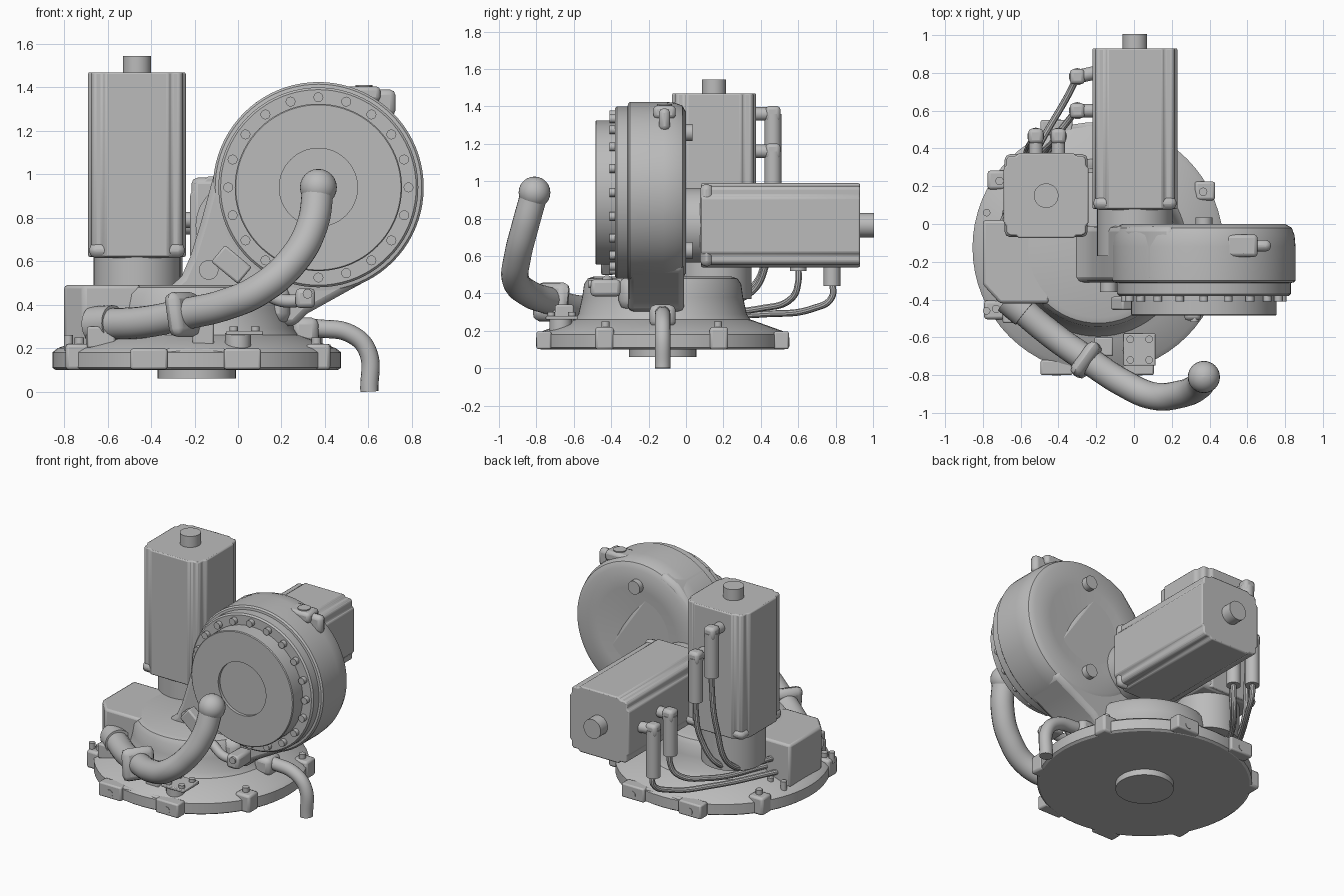
import bpy, bmesh, math
from mathutils import Vector, Matrix

old = bpy.data.objects.get("Cube")
if old:
    bpy.data.objects.remove(old)

grey = bpy.data.materials.new("cast_grey")
grey.use_nodes = True
grey.diffuse_color = (0.5, 0.5, 0.5, 1)
grey.node_tree.nodes["Principled BSDF"].inputs["Base Color"].default_value = (0.5, 0.5, 0.5, 1)
parts = []


def add(name, data):
    ob = bpy.data.objects.new(name, data)
    bpy.context.scene.collection.objects.link(ob)
    data.materials.append(grey)
    parts.append(ob)
    return ob


def finish(name, bm, bevel=0, segments=2):
    bmesh.ops.recalc_face_normals(bm, faces=bm.faces)
    mesh = bpy.data.meshes.new(name)
    bm.to_mesh(mesh)
    bm.free()
    ob = add(name, mesh)
    if bevel:
        mod = ob.modifiers.new("edge", 'BEVEL')
        mod.width, mod.segments = bevel, segments
        mod.limit_method, mod.angle_limit = 'ANGLE', math.radians(35)
    return ob


def aim(direction):
    return Vector(direction).to_track_quat('Z', 'Y').to_matrix().to_4x4()


def lathe(name, origin, direction, profile, sides=64):
    """Spin (radius, height) pairs around an axis and close both ends."""
    bm = bmesh.new()
    rings = [[bm.verts.new((r * math.cos(i * math.tau / sides), r * math.sin(i * math.tau / sides), h))
              for i in range(sides)] for r, h in profile]
    for a, b in zip(rings, rings[1:]):
        for i in range(sides):
            j = (i + 1) % sides
            bm.faces.new((a[i], a[j], b[j], b[i]))
    bm.faces.new(rings[0])
    bm.faces.new(rings[-1])
    bm.transform(Matrix.Translation(origin) @ aim(direction))
    return finish(name, bm)


def rod(name, p, q, r, sides=24):
    d = Vector(q) - Vector(p)
    return lathe(name, p, d, [(r, 0), (r, d.length)], sides)


def box(name, centre, size, bevel=0.01, direction=(0, 0, 1)):
    bm = bmesh.new()
    bmesh.ops.create_cube(bm, size=1)
    bm.transform(Matrix.Translation(centre) @ aim(direction) @ Matrix.Diagonal((*size, 1)))
    return finish(name, bm, bevel)


def prism(name, outline, depth, matrix, bevel=0):
    bm = bmesh.new()
    face = bm.faces.new([bm.verts.new((x, y, 0)) for x, y in outline])
    out = bmesh.ops.extrude_face_region(bm, geom=[face])
    bmesh.ops.translate(bm, vec=(0, 0, depth), verts=[v for v in out["geom"] if isinstance(v, bmesh.types.BMVert)])
    bm.transform(matrix)
    return finish(name, bm, bevel)


def tube(name, points, r, resolution=6):
    cu = bpy.data.curves.new(name, 'CURVE')
    cu.dimensions = '3D'
    cu.bevel_depth, cu.bevel_resolution, cu.use_fill_caps = r, resolution, True
    sp = cu.splines.new('BEZIER')
    sp.bezier_points.add(len(points) - 1)
    for bp, p in zip(sp.bezier_points, points):
        bp.co = p
        bp.handle_left_type = bp.handle_right_type = 'AUTO'
    tmp = bpy.data.objects.new("path", cu)
    mesh = bpy.data.meshes.new_from_object(tmp)
    bpy.data.objects.remove(tmp)
    mesh.name = name
    mesh.materials.clear()
    return add(name, mesh)


# Base turntable with its tower
BX, BY = -0.19, -0.125
lathe("base_plate", (BX, BY, 0), (0, 0, 1),
      [(0.65, 0.1), (0.665, 0.11), (0.665, 0.18), (0.64, 0.2), (0.5, 0.25), (0.47, 0.26), (0.45, 0.29),
       (0.43, 0.38), (0.42, 0.45), (0.4, 0.48), (0.37, 0.49)])
rod("base_boss", (BX, BY, 0.06), (BX, BY, 0.12), 0.18, 48)
for side in (-1, 1):
    y = BY + side * 0.635
    for x in (-0.41, 0.02):
        box("mount_pad", (x, y, 0.15), (0.17, 0.08, 0.095))
        rod("pad_pin", (x, y, 0.14), (x, y + side * 0.043, 0.14), 0.024)
    box("pad_web", (-0.195, y - side * 0.02, 0.15), (0.28, 0.07, 0.095))
for deg in (28, 146, 211, 331):
    a = math.radians(deg)
    c, s = math.cos(a), math.sin(a)
    box("rim_tab", (BX + 0.64 * c, BY + 0.64 * s, 0.16), (0.11, 0.1, 0.12), 0.015)
    rod("rim_bolt", (BX + 0.63 * c, BY + 0.63 * s, 0.2), (BX + 0.63 * c, BY + 0.63 * s, 0.25), 0.022, 12)

# Terminal box on the base
prism("terminal_box", [(-0.8, 0.02), (-0.8, -0.32), (-0.71, -0.42), (-0.45, -0.42), (-0.4, 0.02)],
      0.29, Matrix.Translation((0, 0, 0.2)), 0.015)
for y in (-0.46, 0.06):
    for x in (-0.78, -0.68):
        rod("box_bolt", (x, y, 0.19), (x, y, 0.26), 0.02, 12)

# Arm housing: big drum and the neck flowing down to the tower
DX, DZ = 0.37, 0.94
to_front = Matrix(((1, 0, 0, 0), (0, 0, -1, 0), (0, 1, 0, 0), (0, 0, 0, 1)))
lathe("arm_drum", (DX, 0, DZ), (0, -1, 0),
      [(0.1, 0.02), (0.3, 0.005), (0.43, 0.0), (0.465, 0.02), (0.48, 0.06), (0.485, 0.12), (0.485, 0.3),
       (0.475, 0.31), (0.46, 0.312), (0.46, 0.37), (0.45, 0.38), (0.385, 0.38), (0.385, 0.48),
       (0.38, 0.485), (0.18, 0.485), (0.18, 0.465)], 80)
prism("arm_neck", [(0.2, 1.39), (0.08, 1.33), (-0.03, 1.2), (-0.1, 1.04), (-0.17, 0.78), (-0.22, 0.62),
                   (-0.26, 0.53), (-0.34, 0.46), (-0.34, 0.36), (0.26, 0.3), (0.32, 0.36), (0.5, 0.46),
                   (0.62, 0.525), (0.6, 0.8)],
      0.3, Matrix.Translation((0, -0.01, 0)) @ to_front, 0.03)
box("neck_foot", (-0.02, -0.19, 0.4), (0.52, 0.34, 0.18), 0.05)
for i in range(20):
    a = i * math.tau / 20
    x, z = DX + 0.415 * math.sin(a), DZ + 0.415 * math.cos(a)
    rod("rim_screw", (x, -0.37, z), (x, -0.41, z), 0.023, 12)
for x, z in ((0.37, 1.26), (0.37, 0.63)):
    rod("cover_plug", (x, -0.03, z), (x, 0.035, z), 0.045)

# Lifting lug on top of the drum
box("lifting_lug", (0.57, -0.115, 1.37), (0.17, 0.12, 0.07), 0.02)
rod("lug_eye", (0.58, -0.115, 1.36), (0.58, -0.115, 1.412), 0.04)
box("lug_tail", (0.67, -0.115, 1.33), (0.11, 0.06, 0.12), 0.025)


def motor(name, origin, direction, roll_dir):
    """Motor along a given axis: round flange, stepped square body and end cap."""
    lathe(name + "_flange", origin, direction, [(0.2, -0.12), (0.2, 0.13)], 48)
    quarter = [(0.225, -0.145), (0.225, 0.145), (0.21, 0.16), (0.21, 0.195), (0.195, 0.21), (0.16, 0.21)]
    body = []
    for k in range(4):
        c, s = (1, 0, -1, 0)[k], (0, 1, 0, -1)[k]
        body += [(x * c - y * s, x * s + y * c) for x, y in quarter]
    m = Matrix.Translation(origin) @ aim(direction)
    prism(name + "_body", body, 0.85, m @ Matrix.Translation((0, 0, 0.13)), 0.008)
    box(name + "_collar", m @ Vector((0, 0, 0.16)), (0.44, 0.44, 0.07), 0.03, direction)
    end = m @ Vector((0, 0, 0.97))
    rod(name + "_cap", end, end + Vector(direction) * 0.085, 0.065, 32)


motor("upright_motor", (-0.465, 0.15, 0.49), (0, 0, 1), 0)
motor("rear_motor", (0.005, -0.05, 0.765), (0, 1, 0), 0)


# Elbow plugs with cables running to the terminal box
def plug(name, start, out, drop, path):
    p, o = Vector(start), Vector(out)
    elbow = p + o
    rod(name + "_socket", p, elbow, 0.036)
    box(name + "_elbow", elbow, (0.08, 0.08, 0.085), 0.02)
    low = elbow - Vector((0, 0, drop))
    rod(name + "_sleeve", elbow, low, 0.045)
    tube(name + "_cable", [low + Vector((0, 0, 0.03)), low - Vector((0, 0, 0.06))] + path, 0.018, 3)


plug("upright_power", (-0.52, 0.36, 1.36), (0, 0.105, 0), 0.3,
     [(-0.54, 0.44, 0.7), (-0.58, 0.34, 0.42), (-0.66, 0.0, 0.36)])
plug("upright_signal", (-0.4, 0.36, 1.16), (0, 0.105, 0), 0.3,
     [(-0.42, 0.44, 0.6), (-0.5, 0.34, 0.4), (-0.6, 0.0, 0.34)])
plug("rear_power", (-0.21, 0.6, 0.79), (-0.09, 0, 0), 0.27,
     [(-0.33, 0.57, 0.38), (-0.45, 0.4, 0.32), (-0.62, 0.0, 0.3)])
plug("rear_signal", (-0.21, 0.8, 0.76), (-0.09, -0.02, 0), 0.32,
     [(-0.35, 0.68, 0.32), (-0.5, 0.42, 0.29), (-0.7, 0.0, 0.28)])

# Front hose with round end and clamp
hose = [(-0.6, -0.45, 0.31), (-0.43, -0.59, 0.32), (-0.23, -0.73, 0.36), (-0.06, -0.84, 0.4),
        (0.1, -0.91, 0.47), (0.25, -0.9, 0.6), (0.34, -0.86, 0.76), (0.37, -0.81, 0.94)]
tube("front_hose", hose, 0.073, 8)
lathe("hose_end", hose[-1], (0, 0, 1),
      [(0.085 * math.sin(math.pi * max(t, 0.05) / 12), -0.085 * math.cos(math.pi * t / 12)) for t in range(12)]
      + [(0.001, 0.085)], 32)
box("hose_clamp", (-0.25, -0.72, 0.355), (0.21, 0.21, 0.075), 0.04, (0.8, -0.58, 0.17))
box("clamp_stay", (-0.16, -0.65, 0.27), (0.1, 0.1, 0.14))
lathe("hose_socket", (-0.62, -0.43, 0.31), (0.76, -0.62, 0.05), [(0.085, -0.06), (0.085, 0.06)], 32)
box("socket_foot", (-0.63, -0.46, 0.25), (0.13, 0.13, 0.1))

# Drain elbow at the side
tube("drain_elbow", [(0.2, -0.125, 0.29), (0.38, -0.125, 0.29), (0.52, -0.125, 0.265),
                     (0.595, -0.125, 0.19), (0.605, -0.125, 0.0)], 0.042)
box("drain_mount", (0.31, -0.125, 0.28), (0.12, 0.14, 0.12), 0.03)

# Front stop, bracket plate and drum lugs
box("bracket_plate", (0.03, -0.665, 0.27), (0.17, 0.17, 0.02), 0.005)
rod("bracket_post", (0.0, -0.67, 0.19), (0.0, -0.67, 0.27), 0.06)
for x in (-0.02, 0.08):
    for y in (-0.72, -0.61):
        rod("bracket_bolt", (x, y, 0.27), (x, y, 0.3), 0.02, 12)
rod("sight_plug", (-0.135, -0.28, 0.56), (-0.135, -0.36, 0.56), 0.045)
box("stop_block", (-0.03, -0.42, 0.585), (0.07, 0.16, 0.1), 0.01, (0.5, 0, 0.6))
box("drum_lug", (0.31, -0.43, 0.43), (0.09, 0.16, 0.09), 0.02)
rod("lug_pin", (0.32, -0.45, 0.45), (0.32, -0.52, 0.45), 0.022)
tube("lug_link", [(0.1, -0.42, 0.47), (0.2, -0.44, 0.42), (0.3, -0.44, 0.42)], 0.03)

# Smooth shading with crisp edges
bpy.ops.object.select_all(action='DESELECT')
for ob in parts:
    ob.select_set(True)
bpy.context.view_layer.objects.active = parts[0]
bpy.ops.object.shade_smooth_by_angle(angle=math.radians(32))
